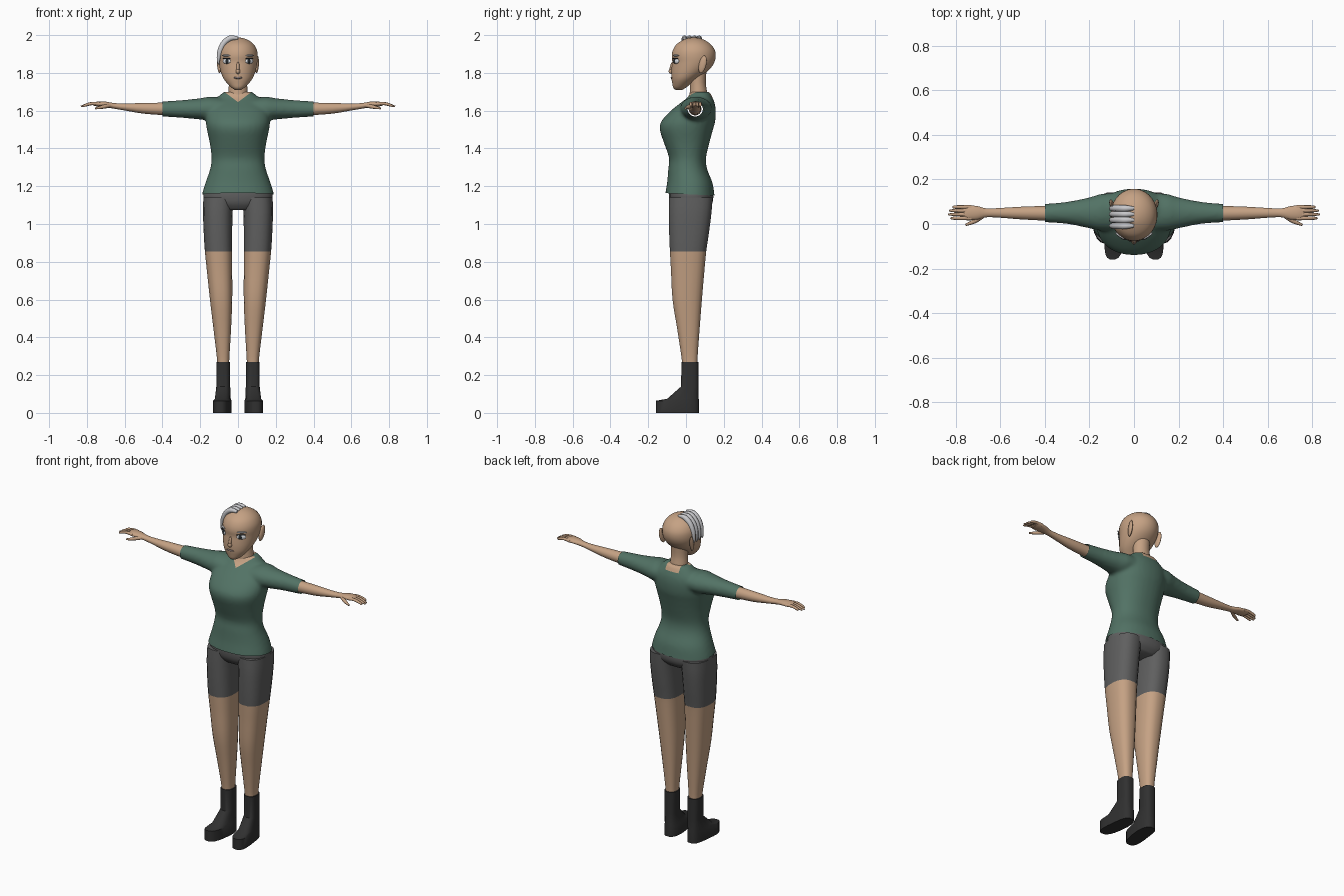
import bpy, bmesh, math
from mathutils import Vector, Matrix

if "Cube" in bpy.data.objects:
    bpy.data.objects.remove(bpy.data.objects["Cube"])


def mat(name, r, g, b):
    m = bpy.data.materials.new(name)
    m.diffuse_color = (r, g, b, 1)
    m.use_nodes = True
    m.node_tree.nodes["Principled BSDF"].inputs["Base Color"].default_value = m.diffuse_color
    return m


SKIN = mat("skin", .56, .36, .23)
SHIRT = mat("green cloth", .085, .17, .13)
SHORTS = mat("grey cloth", .115, .115, .115)
BOOT = mat("black leather", .03, .03, .03)
HAIR = mat("silver hair", .58, .58, .6)
WHITE = mat("eye white", .75, .77, .8)
DARK = mat("dark pupil", .02, .025, .03)
LIP = mat("lips", .22, .17, .16)


def catmull(rows, sub):
    """Smoothly interpolate a list of rings, keeping the given ones."""
    out = []
    for i in range(len(rows) - 1):
        a, b, c, d = (rows[max(0, min(len(rows) - 1, i + k))] for k in (-1, 0, 1, 2))
        for s in range(sub):
            t = s / sub
            out.append([.5 * (2 * q + (r - p) * t + (2 * p - 5 * q + 4 * r - w) * t * t
                        + (3 * q - p - 3 * r + w) * t ** 3) for p, q, r, w in zip(a, b, c, d)])
    return out + [list(rows[-1])]


def loft(bm, rows, axis="z", n=24, sub=3, p=2.0, flip=1):
    """Rows are (station, u0, u1, v0, v1): superellipses across z (u=x, v=y) or x (u=y, v=z)."""
    rings = []
    for t, u0, u1, v0, v1 in (catmull(rows, sub) if sub > 1 else rows):
        ring = []
        for k in range(n):
            a = 2 * math.pi * (k + .5) / n
            c, s = math.cos(a), math.sin(a)
            u = (u0 + u1) / 2 + (u1 - u0) / 2 * math.copysign(abs(c) ** (2 / p), c)
            v = (v0 + v1) / 2 + (v1 - v0) / 2 * math.copysign(abs(s) ** (2 / p), s)
            ring.append(bm.verts.new((u, v, t) if axis == "z" else (flip * t, u, v)))
        rings.append(ring)
    for a, b in zip(rings, rings[1:]):
        for k in range(n):
            bm.faces.new((a[k], a[(k + 1) % n], b[(k + 1) % n], b[k]))
    bm.faces.new(rings[0])
    bm.faces.new(rings[-1])


def blob(bm, loc, size, rx=0, rz=0):
    m = (Matrix.Translation(loc) @ Matrix.Rotation(rz, 4, "Z") @ Matrix.Rotation(rx, 4, "X")
         @ Matrix.Diagonal((*size, 1)))
    bmesh.ops.create_uvsphere(bm, u_segments=16, v_segments=10, radius=1, matrix=m)


def finish(name, bm, mats, rule=None, mirror=False, angle=50):
    bmesh.ops.recalc_face_normals(bm, faces=bm.faces[:])
    for f in bm.faces:
        f.smooth = True
        if rule:
            f.material_index = int(rule(f.calc_center_median()))
    me = bpy.data.meshes.new(name)
    bm.to_mesh(me)
    bm.free()
    for m in mats:
        me.materials.append(m)
    me.set_sharp_from_angle(angle=math.radians(angle))
    ob = bpy.data.objects.new(name, me)
    bpy.context.collection.objects.link(ob)
    if mirror:
        ob.modifiers.new("mirror", "MIRROR").use_mirror_merge = False
    return ob


def evaluated(ob):
    """Return the object's final shape as a bmesh and delete the object."""
    bpy.context.view_layer.update()
    me = bpy.data.meshes.new_from_object(ob.evaluated_get(bpy.context.evaluated_depsgraph_get()))
    bm = bmesh.new()
    bm.from_mesh(me)
    bpy.data.objects.remove(ob)
    return bm


def strands(name, paths, material, mirror=False):
    """Tapered round tubes; each point is (x, y, z, radius)."""
    cu = bpy.data.curves.new(name, "CURVE")
    cu.dimensions, cu.bevel_depth, cu.bevel_resolution, cu.use_fill_caps = "3D", 1, 2, True
    for pts in paths:
        pts = catmull(pts, 3)
        sp = cu.splines.new("POLY")
        sp.points.add(len(pts) - 1)
        for q, v in zip(sp.points, pts):
            q.co, q.radius = (*v[:3], 1), v[3]
    ob = bpy.data.objects.new(name + "_path", cu)
    bpy.context.collection.objects.link(ob)
    finish(name, evaluated(ob), [material], mirror=mirror)


# shirt: torso and sleeves fused by remesh, then hems and neckline cut
bm = bmesh.new()
torso = [(1.12, .195, -.115, .155), (1.16, .19, -.11, .15), (1.22, .172, -.1, .14),
         (1.29, .148, -.094, .112), (1.35, .14, -.09, .106), (1.43, .15, -.117, .124),
         (1.50, .165, -.139, .143), (1.545, .17, -.13, .155), (1.60, .165, -.08, .158),
         (1.64, .145, -.03, .152), (1.67, .11, .008, .14), (1.70, .075, .026, .127)]
loft(bm, [(z, -w, w, f, b) for z, w, f, b in torso], n=32, p=2.2)
sleeve = [(.08, -.03, .14, 1.56, 1.667), (.15, -.03, .135, 1.548, 1.674), (.2, -.02, .12, 1.553, 1.666),
          (.3, 0, .1, 1.562, 1.656), (.43, .009, .088, 1.57, 1.647)]
for s in (1, -1):
    loft(bm, sleeve, "x", flip=s)
ob = finish("shirt_base", bm, [])
rm = ob.modifiers.new("fuse", "REMESH")
rm.mode, rm.voxel_size = "VOXEL", .01
sm = ob.modifiers.new("soften", "SMOOTH")
sm.factor, sm.iterations = .5, 6
bm = evaluated(ob)


def cut(co, no, remove):
    bmesh.ops.bisect_plane(bm, geom=bm.verts[:] + bm.edges[:] + bm.faces[:], dist=1e-5,
                           plane_co=co, plane_no=no, clear_outer=remove)


cut((0, 0, 1.158), (0, -.05, -1), True)
for s in (1, -1):
    cut((.4 * s, 0, 0), (s, 0, 0), True)
    cut((0, 0, 1.645), (-.75 * s, 0, 1), False)
    cut((.045 * s, 0, 0), (s, 0, 0), False)
cut((0, 0, 1.668), (0, 0, 1), False)
finish("shirt", bm, [SHIRT, SKIN], lambda c: c.z > 1.645 + .75 * abs(c.x) if c.y < .07
       else c.z > 1.668 and abs(c.x) < .045)

# hips and legs, shorts coloured above the hem height
bm = bmesh.new()
hips = [(1.075, .12, -.06, .11), (1.11, .175, -.085, .14), (1.16, .184, -.092, .144), (1.2, .16, -.085, .12)]
loft(bm, [(z, -w, w, f, b) for z, w, f, b in hips], p=2.3)
finish("shorts_hips", bm, [SHORTS])
bm = bmesh.new()
loft(bm, [(1.14, .02, .184, -.09, .142), (1.06, .028, .186, -.092, .136), (.95, .03, .182, -.09, .122),
          (.855, .03, .176, -.086, .108), (.75, .03, .165, -.08, .098), (.6, .03, .149, -.072, .085),
          (.45, .036, .131, -.048, .073), (.3, .045, .113, -.025, .062), (.25, .047, .11, -.02, .06)],
     n=20, p=2.5)
finish("leg", bm, [SKIN, SHORTS], lambda c: c.z > .855, mirror=True)

# boots: block sole, sloping instep, straight shaft, toes turned out
bm = bmesh.new()
loft(bm, [(0, .032, .122, -.16, .07), (.064, .032, .122, -.16, .07), (.075, .038, .118, -.1, .068),
          (.14, .041, .115, -.026, .066), (.27, .041, .115, -.025, .066)], n=20, sub=1, p=2.8)
for v in bm.verts:
    v.co.x -= .12 * min(v.co.y, 0)
finish("boot", bm, [BOOT], mirror=True, angle=40)

# forearm with palm, fingers and thumb
bm = bmesh.new()
loft(bm, [(.38, .014, .082, 1.575, 1.643), (.5, .02, .078, 1.584, 1.641), (.6, .028, .072, 1.601, 1.638),
          (.66, .03, .07, 1.611, 1.641), (.7, .02, .08, 1.618, 1.648), (.74, .018, .084, 1.621, 1.649),
          (.765, .022, .08, 1.626, 1.643)], "x", n=20)
finish("forearm", bm, [SKIN], mirror=True)
fingers = [[(.73, y, 1.635, .01), (.77, y, 1.638, .0085), (.805, y, 1.63, .0075), (end, y, 1.622, .004)]
           for y, end in ((.026, .822), (.043, .832), (.06, .828), (.076, .81))]
fingers.append([(.68, .035, 1.627, .011), (.715, .012, 1.62, .01), (.755, -.004, 1.612, .005)])
strands("fingers", fingers, SKIN, mirror=True)

# neck and head
bm = bmesh.new()
loft(bm, [(1.64, -.055, .055, .012, .12), (1.70, -.052, .052, .02, .112), (1.75, -.048, .048, .02, .105),
          (1.82, -.05, .05, .015, .11)])
finish("neck", bm, [SKIN])
bm = bmesh.new()
head = [(1.71, .016, -.056, -.02), (1.722, .035, -.068, .0), (1.745, .058, -.073, .03),
        (1.77, .077, -.077, .065), (1.80, .09, -.078, .105), (1.83, .098, -.076, .135),
        (1.86, .103, -.073, .152), (1.89, .105, -.076, .158), (1.92, .101, -.07, .153),
        (1.95, .085, -.052, .133), (1.972, .058, -.02, .102), (1.984, .028, .01, .07), (1.987, .006, .034, .046)]
loft(bm, [(z, -w, w, f, b) for z, w, f, b in head], n=32)
blob(bm, (0, -.077, 1.808), (.012, .015, .014))
blob(bm, (0, -.074, 1.828), (.009, .012, .03), rx=-.15)
finish("head", bm, [SKIN], angle=80)


def face_part(name, material, loc, size, rx=0, rz=0, mirror=True):
    b = bmesh.new()
    blob(b, loc, size, rx, rz)
    finish(name, b, [material], mirror=mirror)


# ears, eyes, lashes, brows, mouth
face_part("ear", SKIN, (.1, .088, 1.845), (.01, .02, .048), rx=-.25, rz=-.25)
face_part("eye", WHITE, (.06, -.053, 1.862), (.026, .007, .014), rz=.62)
face_part("iris", DARK, (.057, -.059, 1.862), (.012, .005, .013), rz=.6)
face_part("lashes", DARK, (.06, -.056, 1.876), (.027, .006, .003), rz=.62)
face_part("brow", HAIR, (.063, -.054, 1.892), (.028, .005, .005), rz=.62)
face_part("mouth", LIP, (0, -.075, 1.774), (.024, .006, .006), mirror=False)

# swept hair tuft on one side of the head
strands("hair", [[(.0, y, 1.983, .008), (-.04, y, 1.984, .015), (-.076, y, 1.956, .015),
                  (-.096, y, 1.912, .014), (-.104, y, 1.865, .008), (-.102, y, 1.845, .003)]
                 for y in (-.008, .018, .044, .07)], HAIR)
